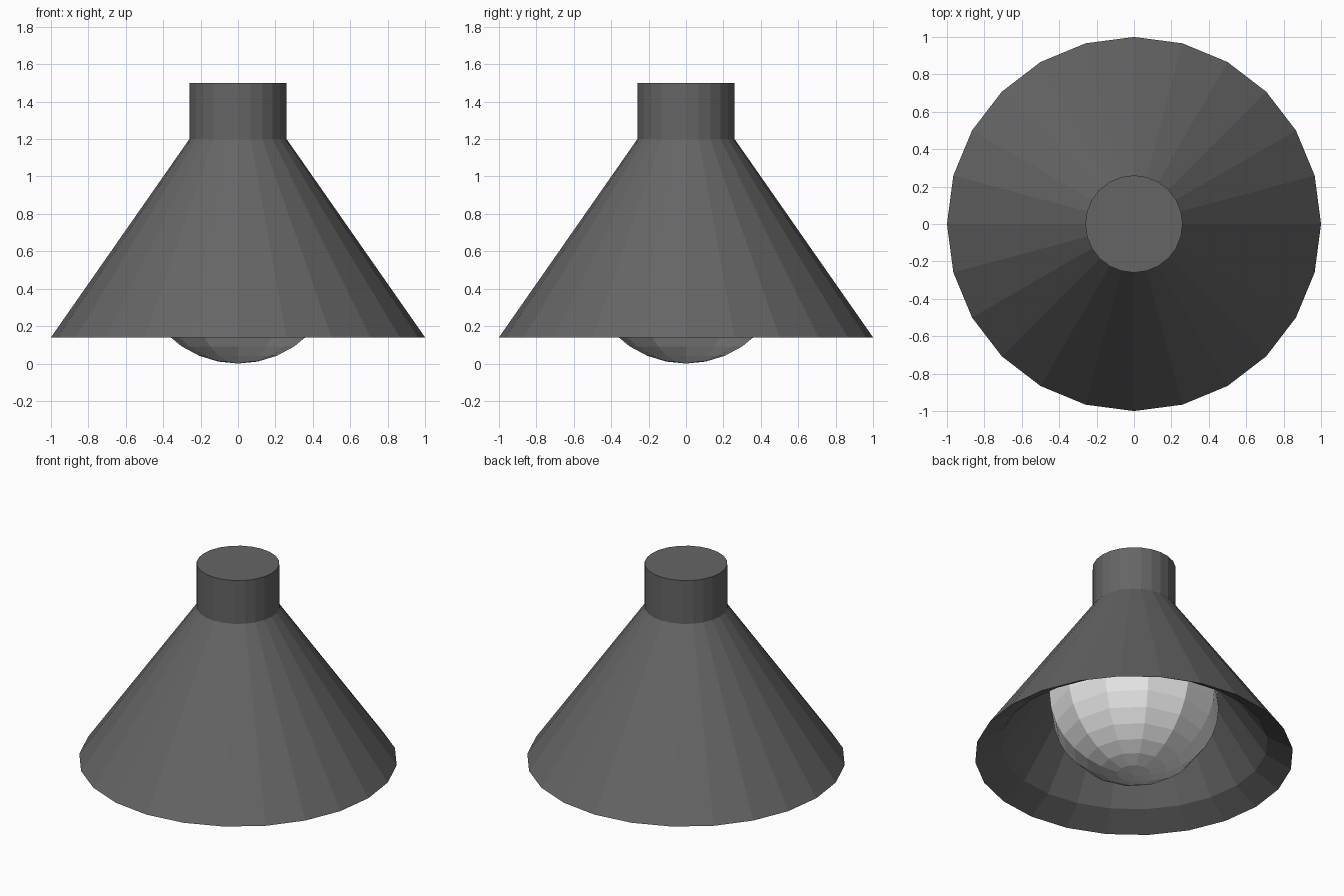
import bpy, bmesh, math
from mathutils import Matrix

if "Cube" in bpy.data.objects:
    bpy.data.objects.remove(bpy.data.objects["Cube"])


def material(name, value):
    m = bpy.data.materials.new(name)
    m.diffuse_color = (value, value, value, 1)
    m.use_nodes = True
    m.node_tree.nodes["Principled BSDF"].inputs["Base Color"].default_value = m.diffuse_color
    return m


def finish(bm, name, mat):
    bmesh.ops.recalc_face_normals(bm, faces=bm.faces)
    me = bpy.data.meshes.new(name)
    bm.to_mesh(me)
    bm.free()
    me.materials.append(mat)
    ob = bpy.data.objects.new(name, me)
    bpy.context.collection.objects.link(ob)
    return ob


def lathe(name, profile, sides, mat):
    """Revolve (radius, z) points around z; open ends are capped."""
    bm = bmesh.new()
    rings = [[bm.verts.new((r * math.cos(i * math.tau / sides),
                            r * math.sin(i * math.tau / sides), z))
              for i in range(sides)] for r, z in profile]
    for a, b in zip(rings, rings[1:]):
        for i in range(sides):
            j = (i + 1) % sides
            bm.faces.new((a[i], a[j], b[j], b[i]))
    bm.faces.new(rings[0])
    bm.faces.new(rings[-1])
    return finish(bm, name, mat)


dark = material("dark grey metal", 0.13)
white = material("white glass", 0.8)

# Hollow conical shade with inward-sloping lip, and the neck on top
lathe("lamp_shade", [(0.26, 1.5), (0.26, 1.2), (1.0, 0.14),
                     (0.84, 0.235), (0.18, 1.18)], 24, dark)

# Round bulb
bm = bmesh.new()
bmesh.ops.create_uvsphere(bm, u_segments=12, v_segments=16, radius=0.54,
                          matrix=Matrix.Translation((0, 0, 0.54)))
finish(bm, "bulb", white)
